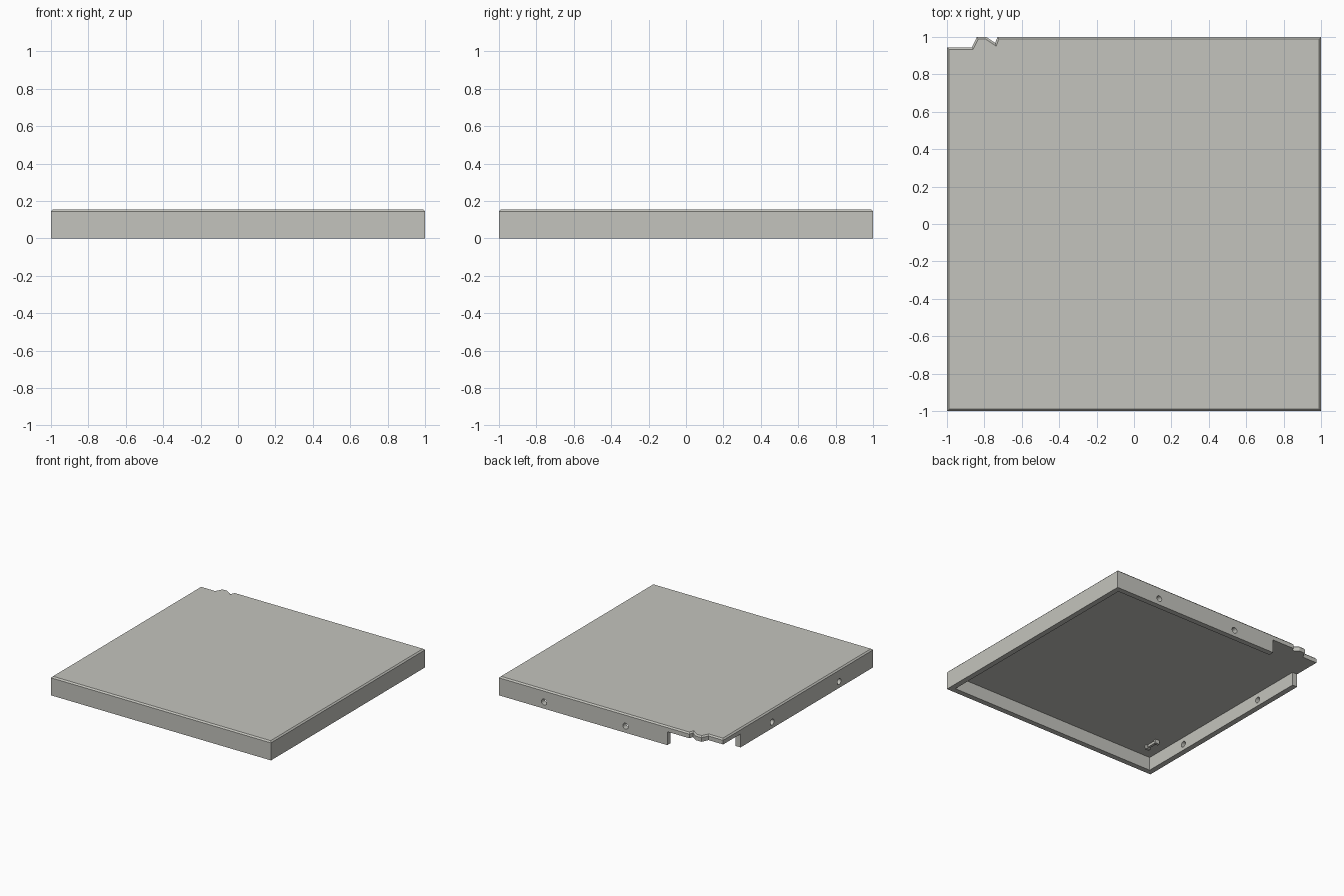
import bpy, bmesh, math
from mathutils import Matrix

if "Cube" in bpy.data.objects:
    bpy.data.objects.remove(bpy.data.objects["Cube"])

H, UNDER, WALL = 0.155, 0.11, 0.045   # height, underside of lid, wall thickness

grey = bpy.data.materials.new("warm_grey")
grey.diffuse_color = (0.55, 0.55, 0.51, 1)
grey.use_nodes = True
grey.node_tree.nodes["Principled BSDF"].inputs["Base Color"].default_value = grey.diffuse_color


def finish(name, bm):
    bmesh.ops.recalc_face_normals(bm, faces=bm.faces[:])
    me = bpy.data.meshes.new(name)
    bm.to_mesh(me)
    bm.free()
    ob = bpy.data.objects.new(name, me)
    bpy.context.collection.objects.link(ob)
    me.materials.append(grey)
    return ob


def prism(name, outline, z0, z1, chamfer=0):
    bm = bmesh.new()
    base = bm.faces.new([bm.verts.new((x, y, z0)) for x, y in outline])
    ext = bmesh.ops.extrude_face_region(bm, geom=[base])
    top = [v for v in ext["geom"] if isinstance(v, bmesh.types.BMVert)]
    for v in top:
        v.co.z = z1
    bmesh.ops.recalc_face_normals(bm, faces=bm.faces[:])
    if chamfer:
        rim = [e for e in bm.edges if all(v.co.z > z1 - 1e-5 for v in e.verts)]
        bmesh.ops.bevel(bm, geom=rim, offset=chamfer, segments=1,
                        profile=0.5, affect='EDGES', clamp_overlap=True)
    return finish(name, bm)


def box(name, x0, x1, y0, y1, z0, z1):
    return prism(name, [(x0, y0), (x1, y0), (x1, y1), (x0, y1)], z0, z1)


def rod(name, loc, axis, r, depth):
    bm = bmesh.new()
    rot = {'X': Matrix.Rotation(math.pi / 2, 4, 'Y'),
           'Y': Matrix.Rotation(math.pi / 2, 4, 'X'),
           'Z': Matrix()}[axis]
    bmesh.ops.create_cone(bm, cap_ends=True, segments=24, radius1=r, radius2=r,
                          depth=depth, matrix=Matrix.Translation(loc) @ rot)
    return finish(name, bm)


def cut(ob, cutter):
    mod = ob.modifiers.new("cut", 'BOOLEAN')
    mod.operation, mod.solver, mod.object = 'DIFFERENCE', 'EXACT', cutter
    bpy.context.view_layer.update()
    dg = bpy.context.evaluated_depsgraph_get()
    me = bpy.data.meshes.new_from_object(ob.evaluated_get(dg))
    ob.modifiers.clear()
    ob.data = me
    bpy.data.objects.remove(cutter)


# Tray body: square slab with a notched back left corner and chamfered top rim
outline = [(-1, -1), (1, -1), (1, 1), (-0.73, 1), (-0.742, 0.968), (-0.79, 1),
           (-0.84, 1), (-0.867, 0.945), (-1, 0.945)]
tray = prism("tray_body", outline, 0, H, 0.011)

# Hollow underside
i = 1 - WALL
cut(tray, box("cavity", -i, i, -i, i, -0.1, UNDER))

# Walls left out around the notched corner
cut(tray, box("back_gap", -1.1, -0.53, 0.9, 1.1, -0.1, UNDER))
cut(tray, box("left_gap", -1.1, -0.9, 0.72, 1.1, -0.1, UNDER))

# Screw holes in the back and left walls
for x in (0.59, -0.15):
    cut(tray, rod("hole", (x, 1, 0.054), 'Y', 0.024, 0.2))
for y in (0.31, -0.56):
    cut(tray, rod("hole", (-1, y, 0.052), 'X', 0.024, 0.2))

# Small clip under the lid near the front left corner
box("clip_bar", -0.842, -0.822, -0.835, -0.725, UNDER - 0.02, UNDER + 0.01)
for n, y in enumerate((-0.84, -0.735)):
    box(f"clip_end_{n + 1}", -0.848, -0.812, y, y + 0.022, UNDER - 0.032, UNDER + 0.01)

# Smooth the round holes while keeping edges crisp
bpy.ops.object.select_all(action='DESELECT')
tray.select_set(True)
bpy.context.view_layer.objects.active = tray
bpy.ops.object.shade_smooth_by_angle(angle=math.radians(25))
